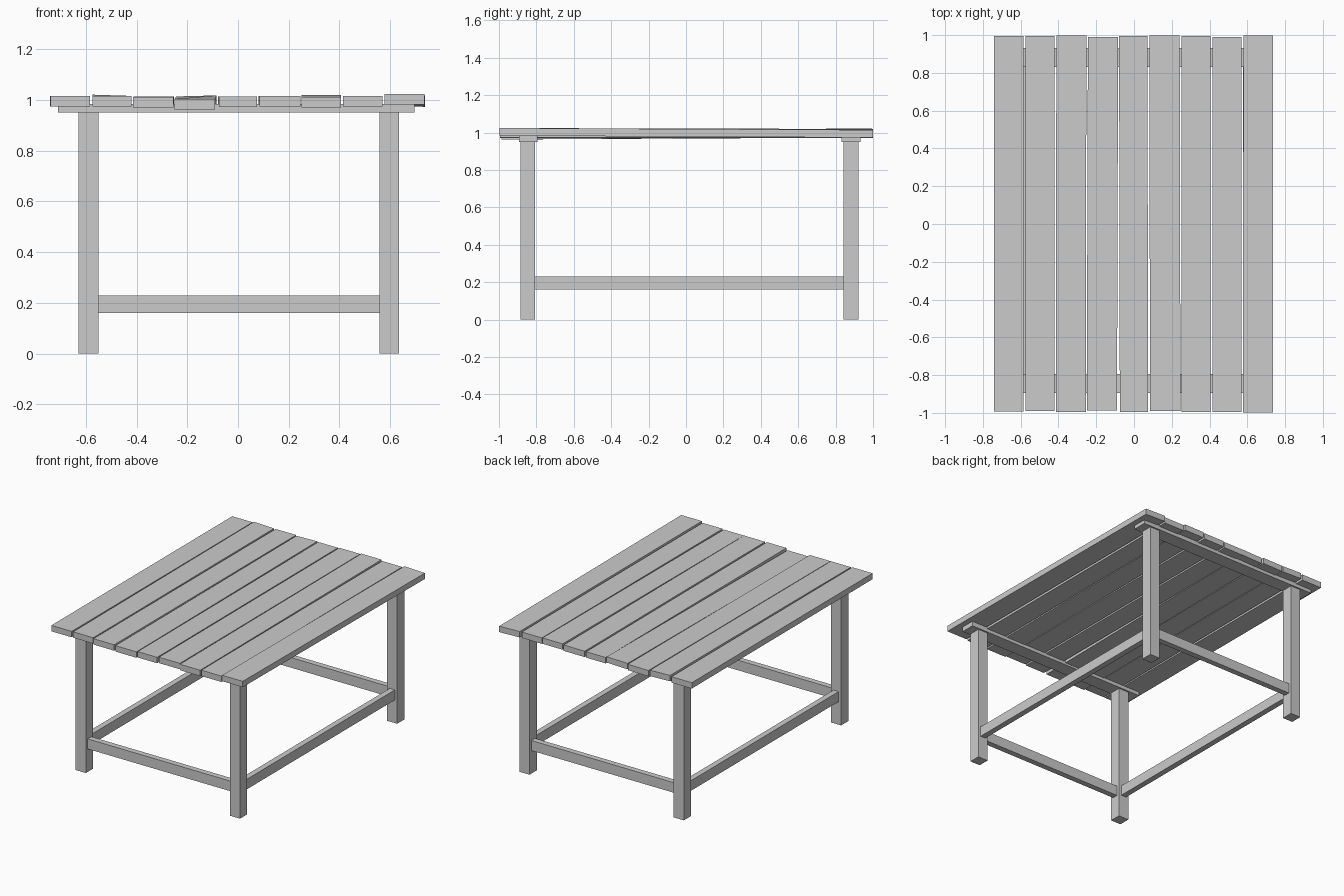
import bpy

if "Cube" in bpy.data.objects:
    bpy.data.objects.remove(bpy.data.objects["Cube"])


def hexa(name, bottom, top):
    """Six-sided solid from four bottom and four top corners."""
    faces = [(3, 2, 1, 0), (4, 5, 6, 7), (0, 1, 5, 4),
             (1, 2, 6, 5), (2, 3, 7, 6), (3, 0, 4, 7)]
    mesh = bpy.data.meshes.new(name)
    mesh.from_pydata(bottom + top, [], faces)
    obj = bpy.data.objects.new(name, mesh)
    bpy.context.collection.objects.link(obj)
    return obj


def box(name, x, y, z):
    """Box from (min, max) ranges."""
    ring = [(x[0], y[0]), (x[1], y[0]), (x[1], y[1]), (x[0], y[1])]
    return hexa(name, [(a, b, z[0]) for a, b in ring], [(a, b, z[1]) for a, b in ring])


LEG_X = {"left": (-0.628, -0.55), "right": (0.558, 0.635)}
LEG_Y = {"front": (-0.885, -0.806), "back": (0.841, 0.921)}
BAR_Z = (0.16, 0.23)
HALF = 0.02  # half thickness of the stretchers


def middle(r):
    c = sum(r) / 2
    return (c - HALF, c + HALF)


# Legs
for side, x in LEG_X.items():
    for end, y in LEG_Y.items():
        box(f"{end}_{side}_leg", x, y, (0, 0.955))

# Stretchers between the legs, and battens under the top
for end, y in LEG_Y.items():
    box(f"{end}_stretcher", (LEG_X["left"][1], LEG_X["right"][0]), middle(y), BAR_Z)
    box(f"{end}_batten", (-0.71, 0.695), (y[0] - 0.009, y[1] + 0.011), (0.95, 0.984))
for side, x in LEG_X.items():
    box(f"{side}_stretcher", middle(x), (LEG_Y["front"][1], LEG_Y["back"][0]), BAR_Z)

# Slightly uneven planks: left x, right x, front y, back y,
# top z at front, top z at back left, top z at back right, sideways drift at back
PLANKS = [
    (-0.740, -0.584, -0.992, 0.995, 1.016, 1.015, 1.015, -0.001),
    (-0.574, -0.420, -0.990, 0.995, 1.015, 1.021, 1.016, 0.000),
    (-0.414, -0.255, -0.995, 0.999, 1.012, 1.013, 1.014, 0.003),
    (-0.250, -0.090, -0.987, 0.990, 1.004, 1.014, 1.018, 0.006),
    (-0.075, 0.075, -0.995, 0.995, 1.013, 1.013, 1.013, -0.004),
    (0.085, 0.246, -0.990, 0.997, 1.015, 1.015, 1.015, -0.004),
    (0.251, 0.406, -0.995, 0.996, 1.012, 1.020, 1.020, 0.000),
    (0.415, 0.569, -0.995, 0.990, 1.015, 1.015, 1.015, 0.000),
    (0.577, 0.735, -0.998, 0.999, 1.024, 1.019, 1.014, 0.002),
]
THICK = 0.041
for i, (x0, x1, y0, y1, zf, zl, zr, d) in enumerate(PLANKS):
    top = [(x0, y0, zf), (x1, y0, zf), (x1 + d, y1, zr), (x0 + d, y1, zl)]
    hexa(f"top_plank_{i + 1}", [(x, y, z - THICK) for x, y, z in top], top)
